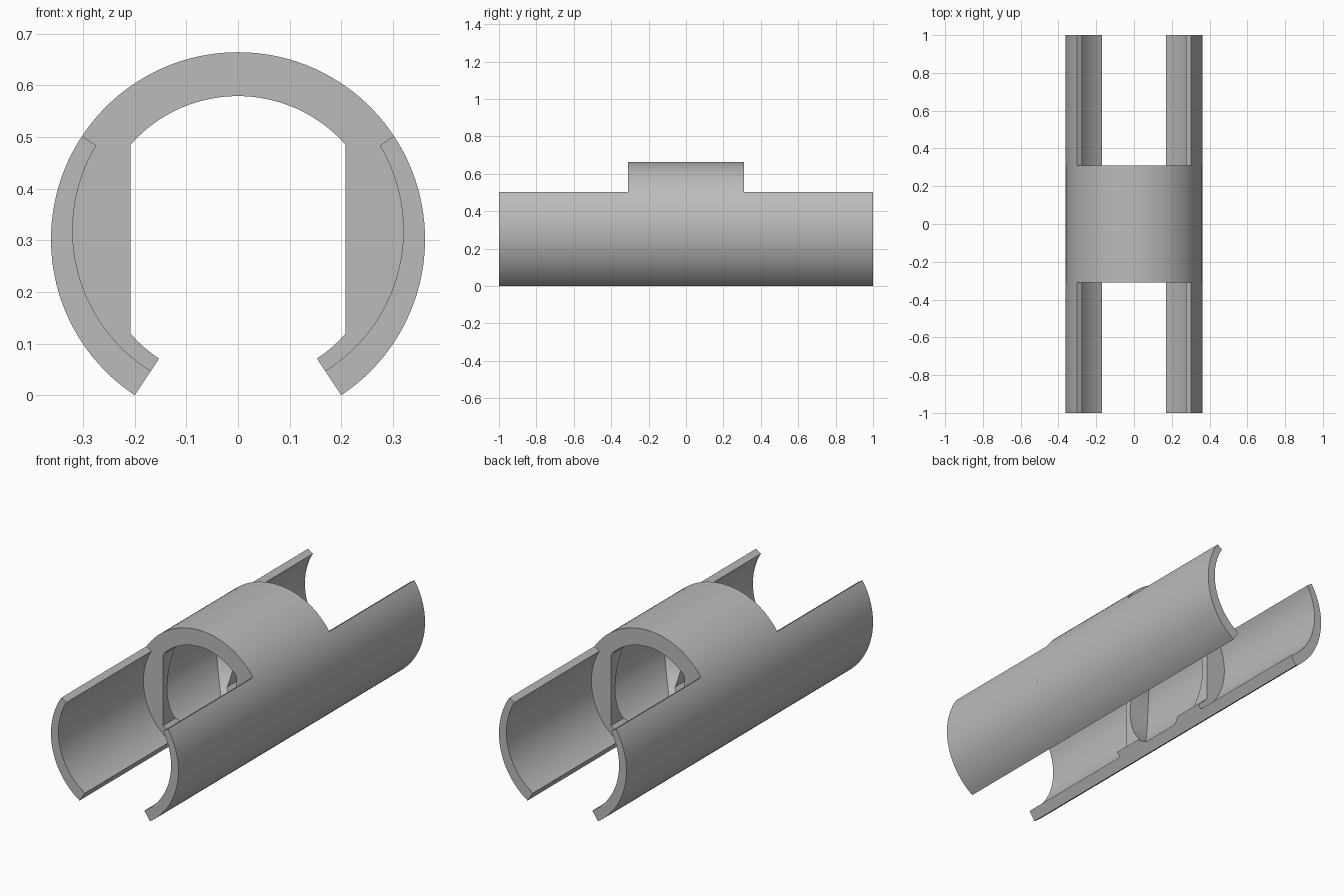
import bpy, bmesh
from math import sin, cos, radians, atan2, sqrt, pi, degrees
from mathutils import Matrix

if "Cube" in bpy.data.objects:
    bpy.data.objects.remove(bpy.data.objects["Cube"], do_unlink=True)

R_OUT, AXIS = 0.362, 0.302        # outer tube
R_SHELL, SHELL_AXIS = 0.32, 0.319  # thin wall bore, slightly raised
R_BORE, FLAT = 0.277, 0.208        # collar bore and its flat sides
HALF, LEN = 0.31, 1.0              # half length of collar and of whole body
LOW, HIGH = -56.5, 33.5            # wall end angles

grey = bpy.data.materials.new("plain_grey")
grey.use_nodes = True
grey.diffuse_color = (0.5, 0.5, 0.5, 1)
grey.node_tree.nodes["Principled BSDF"].inputs["Base Color"].default_value = (0.5, 0.5, 0.5, 1)


def arc(r, zc, a0, a1, n):
    """Points (x, z) along an arc, angles in degrees."""
    steps = [radians(a0 + (a1 - a0) * i / n) for i in range(n + 1)]
    return [(r * cos(a), zc + r * sin(a)) for a in steps]


def extrude(name, profile, y0, y1):
    """Closed prism of an (x, z) profile along y."""
    bm = bmesh.new()
    face = bm.faces.new([bm.verts.new((x, y0, z)) for x, z in profile])
    new = bmesh.ops.extrude_face_region(bm, geom=[face])["geom"]
    bmesh.ops.translate(bm, vec=(0, y1 - y0, 0),
                        verts=[v for v in new if isinstance(v, bmesh.types.BMVert)])
    bmesh.ops.recalc_face_normals(bm, faces=bm.faces)
    mesh = bpy.data.meshes.new(name)
    bm.to_mesh(mesh)
    bm.free()
    mesh.materials.append(grey)
    obj = bpy.data.objects.new(name, mesh)
    bpy.context.collection.objects.link(obj)
    return obj


def activate(obj):
    bpy.ops.object.select_all(action='DESELECT')
    obj.select_set(True)
    bpy.context.view_layer.objects.active = obj


def boolean(obj, tool, operation):
    mod = obj.modifiers.new(operation.lower(), 'BOOLEAN')
    mod.operation, mod.object, mod.solver = operation, tool, 'EXACT'
    activate(obj)
    bpy.ops.object.modifier_apply(modifier=mod.name)
    bpy.data.objects.remove(tool, do_unlink=True)


def smooth(obj):
    activate(obj)
    bpy.ops.object.shade_smooth_by_angle(angle=radians(25))


# Four thin curved walls reaching out from the collar
def ray_angle(a):
    """Angle about the raised axis where a ray from the main axis meets the thin wall bore."""
    d = SHELL_AXIS - AXIS
    s, c = sin(radians(a)), cos(radians(a))
    t = d * s + sqrt(R_SHELL ** 2 - (d * c) ** 2)
    return degrees(atan2(t * s - d, t * c))


wall = arc(R_OUT, AXIS, LOW, HIGH, 32) + \
    arc(R_SHELL, SHELL_AXIS, ray_angle(HIGH), ray_angle(LOW), 32)
for side, sx in (("left", 1), ("right", -1)):
    for end, sy in (("back", 1), ("front", -1)):
        part = extrude(f"{end}_{side}_wall", [(sx * x, z) for x, z in wall],
                       sy * HALF, sy * LEN)
        smooth(part)

# Collar: open ring with flat inner sides
corner = degrees(atan2(sqrt(R_BORE ** 2 - FLAT ** 2), FLAT))
foot = arc(R_BORE, AXIS, LOW, -corner, 4)
ring = arc(R_OUT, AXIS, LOW, 180 - LOW, 96)
ring += [(-x, z) for x, z in foot]
ring += arc(R_BORE, AXIS, 180 - corner, corner, 40)
ring += foot[::-1]
collar = extrude("collar", ring, -HALF, HALF)

# Round side pockets, sunk to the thin wall bore
pocket = extrude("pocket_cutter", arc(R_BORE, 0, 0, 357.5, 143), -0.5, 0.5)
pocket.data.transform(Matrix.Translation((0, 0, AXIS)) @ Matrix.Rotation(pi / 2, 4, 'Z'))
limit = extrude("pocket_limit", arc(R_SHELL, SHELL_AXIS, 0, 357.5, 143), -0.4, 0.4)
pocket.hide_render = limit.hide_render = True
boolean(pocket, limit, 'INTERSECT')
boolean(collar, pocket, 'DIFFERENCE')
smooth(collar)
